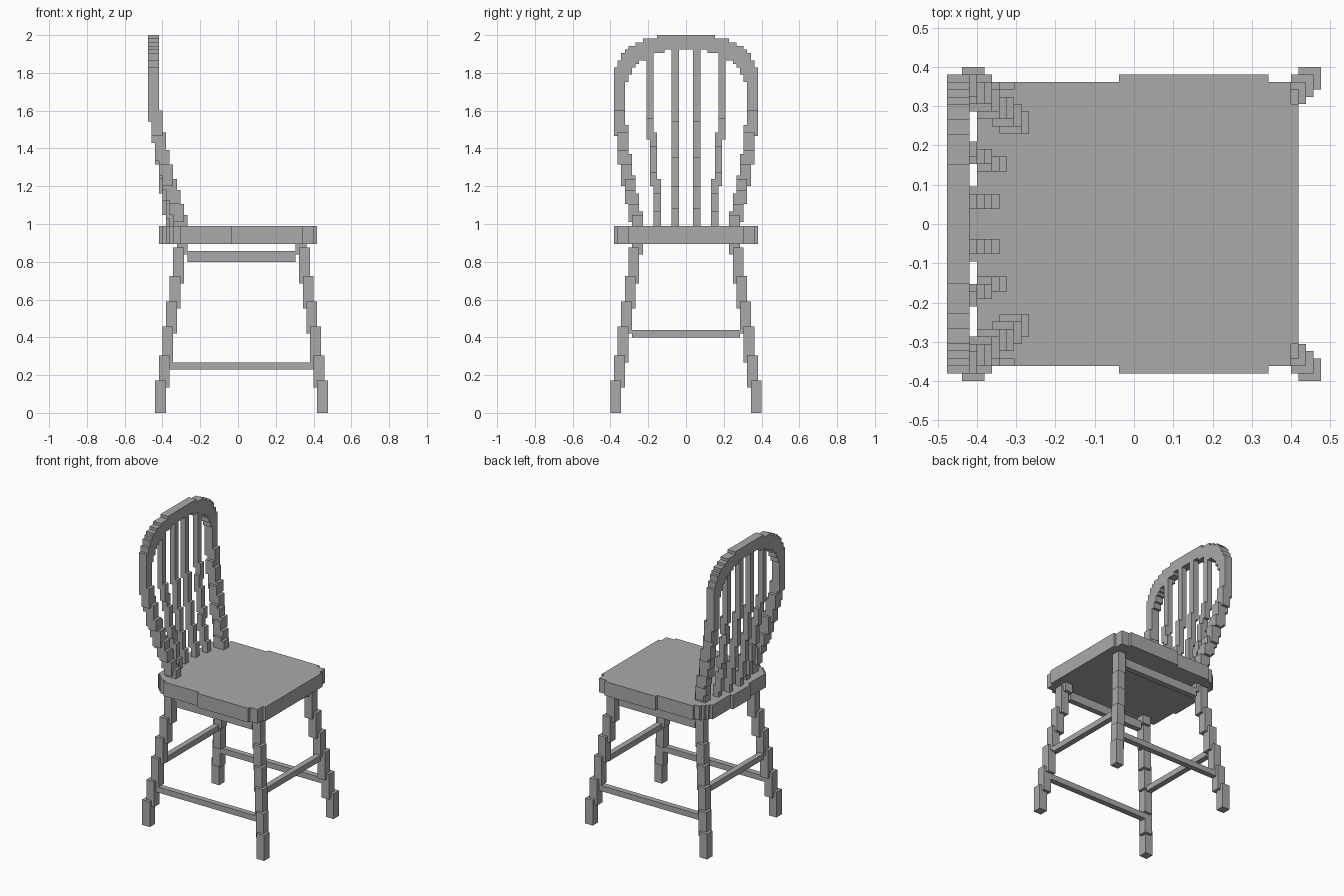
import bpy, bmesh, math
from mathutils import Vector

cube = bpy.data.objects.get("Cube")
if cube:
    bpy.data.objects.remove(cube, do_unlink=True)

UNIT = 2 / 105  # size of one block

grey = bpy.data.materials.new("plain_grey")
grey.use_nodes = True
colour = (0.4, 0.4, 0.4, 1)
grey.diffuse_color = colour
grey.node_tree.nodes["Principled BSDF"].inputs["Base Color"].default_value = colour


def block(x0, x1, y0, y1, z0, z1):
    return {(x, y, z) for x in range(x0, x1) for y in range(y0, y1) for z in range(z0, z1)}


def mirror_y(cells):
    return {(x, -1 - y, z) for x, y, z in cells}


def build(name, cells):
    """Skin a set of blocks with its outer faces only."""
    bm = bmesh.new()
    verts = {}
    for cell in cells:
        for axis in range(3):
            for side in (0, 1):
                near = list(cell)
                near[axis] += 2 * side - 1
                if tuple(near) in cells:
                    continue
                corners = []
                for a, b in ((0, 0), (1, 0), (1, 1), (0, 1)):
                    p = list(cell)
                    p[axis] += side
                    p[(axis + 1) % 3] += a
                    p[(axis + 2) % 3] += b
                    p = tuple(p)
                    if p not in verts:
                        verts[p] = bm.verts.new(Vector(p) * UNIT)
                    corners.append(verts[p])
                bm.faces.new(corners if side else corners[::-1])
    bmesh.ops.dissolve_limit(bm, angle_limit=0.01, verts=bm.verts[:], edges=bm.edges[:])
    mesh = bpy.data.meshes.new(name)
    bm.to_mesh(mesh)
    bm.free()
    mesh.materials.append(grey)
    bpy.context.collection.objects.link(bpy.data.objects.new(name, mesh))


def build_pair(name, cells):
    build(name + "_right", mirror_y(cells))
    build(name + "_left", cells)


# Seat: strips across its depth, each with its own half width
seat = set()
for x0, x1, half in ((-22, -21, 5), (-21, -20, 15), (-20, -19, 16), (-19, -18, 17), (-18, -16, 18),
                     (-16, -2, 19), (-2, 18, 20), (18, 21, 19), (21, 22, 16)):
    seat |= block(x0, x1, -half, half, 47, 52)
build("seat", seat)


# Splayed legs, stepping inwards as they rise
def leg(foot_x, direction):
    cells = set()
    for z in range(47):
        step = min(6, int(z / 7.4))
        x, y = foot_x - direction * step, 18 - step
        cells |= block(x, x + 3, y, y + 3, max(0, z - 1), min(47, z + 2))
    return cells


build_pair("front_leg", leg(22, 1))
build_pair("rear_leg", leg(-23, -1))

# Rails and stretchers between the legs
build_pair("side_rail", block(-14, 16, 13, 15, 42, 45))
build_pair("side_stretcher", block(-19, 21, 17, 19, 12, 14))
build("front_stretcher", block(20, 22, -15, 15, 21, 23))
build("rear_stretcher", block(-20, -18, -15, 15, 21, 23))


# Backward lean, from zero at the seat to one in the upper back
def lean(z):
    u = min(1, max(0, (z - 52) / 36.5))
    return 1 - (1 - u) ** 1.5


# Bowed hoop: flaring sides, then a rounded arch
hoop = set()
SPRING = 89
for z in range(52, SPRING):
    y = 12 + round(5 * math.sin((z - 52) / (SPRING - 52) * math.pi / 2))
    x = -17 - round(8 * lean(z))
    hoop |= block(x, x + 3, y, y + 3, max(52, z - 2), z + 2)
for i in range(201):
    t = i / 200 * math.pi / 2
    y = round(18.5 * math.cos(t) ** 0.8 - 1.5)
    z = round(SPRING + 14 * math.sin(t) ** 0.8)
    hoop |= block(-25, -22, y, y + 3, z - 2, z + 2)
build("back_hoop", hoop | mirror_y(hoop))


# Spindles inside the hoop
def spindle(base_x, lean_steps, y_at):
    cells = set()
    for z in range(52, 103):
        x, y = base_x - round(lean_steps * lean(z)), y_at(z)
        cells |= block(x, x + 2, y, y + 2, max(52, z - 1), min(103, z + 2))
    return cells


build_pair("inner_spindle", spindle(-20, 4, lambda z: 2))
build_pair("outer_spindle", spindle(-19, 5, lambda z: 7 + (z > 63) + (z > 76)))
